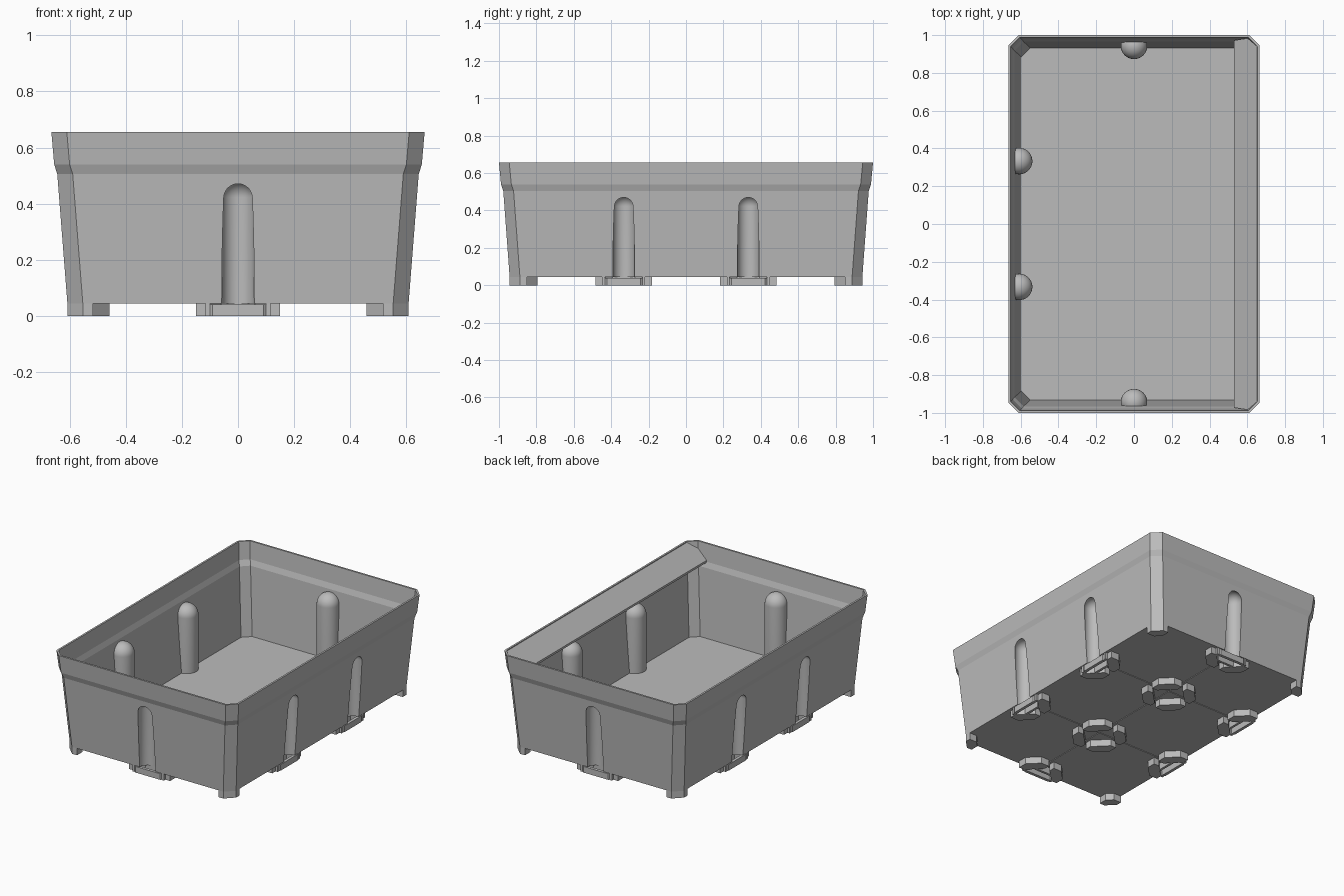
import bpy, bmesh, math
from mathutils import Matrix, Vector

cube = bpy.data.objects.get("Cube")
if cube:
    bpy.data.objects.remove(cube, do_unlink=True)

grey = bpy.data.materials.new("plain grey")
grey.use_nodes = True
GREY = (0.5, 0.5, 0.5, 1)
grey.diffuse_color = GREY
grey.node_tree.nodes["Principled BSDF"].inputs["Base Color"].default_value = GREY

FLOOR, SKIN = 0.045, 0.012
HX, HY = 0.608, 0.943           # half sizes of the base
CELL_Y = 0.333                  # grid line between cells
CHAMFER = 0.055


def finish(bm, name):
    bmesh.ops.remove_doubles(bm, verts=bm.verts, dist=1e-5)
    bmesh.ops.recalc_face_normals(bm, faces=bm.faces)
    mesh = bpy.data.meshes.new(name)
    bm.to_mesh(mesh)
    bm.free()
    mesh.materials.append(grey)
    ob = bpy.data.objects.new(name, mesh)
    bpy.context.collection.objects.link(ob)
    return ob


def chamfered(hx, hy, c):
    """Outline of a rectangle with cut corners."""
    return [(hx, c - hy), (hx, hy - c), (hx - c, hy), (c - hx, hy),
            (-hx, hy - c), (-hx, c - hy), (c - hx, -hy), (hx - c, -hy)]


def loft(name, sections, skin=0.0):
    bm = bmesh.new()
    rings = [[bm.verts.new((x, y, z)) for x, y in chamfered(hx - skin, hy - skin, CHAMFER - skin * 0.6)]
             for z, hx, hy in sections]
    for a, b in zip(rings, rings[1:]):
        for i in range(len(a)):
            j = (i + 1) % len(a)
            bm.faces.new((a[i], a[j], b[j], b[i]))
    bm.faces.new(rings[0][::-1])
    bm.faces.new(rings[-1])
    return finish(bm, name)


def add_prism(bm, outline, z0, z1, matrix=Matrix()):
    low = [bm.verts.new(matrix @ Vector((x, y, z0))) for x, y in outline]
    high = [bm.verts.new(matrix @ Vector((x, y, z1))) for x, y in outline]
    bm.faces.new(low[::-1])
    bm.faces.new(high)
    for i in range(len(low)):
        j = (i + 1) % len(low)
        bm.faces.new((low[i], low[j], high[j], high[i]))


def rect(x0, x1, y0, y1):
    return [(x0, y0), (x1, y0), (x1, y1), (x0, y1)]


def capsules(name, r, z0):
    """Round-topped posts at every wall station."""
    bm = bmesh.new()
    arc = [(r * math.cos(a), 0.422 + r * math.sin(a))
           for a in [math.pi / 2 * i / 12 for i in range(12)]]
    profile = [(0, z0), (r, z0)] + arc + [(0, 0.422 + r)]
    for m in stations:
        vs = [bm.verts.new(m @ Vector((x, 0, z))) for x, z in profile]
        es = [bm.edges.new(p) for p in zip(vs, vs[1:])]
        bmesh.ops.spin(bm, geom=vs + es, cent=m.translation, axis=(0, 0, 1),
                       angle=2 * math.pi, steps=48, use_merge=True)
    return finish(bm, name)


def cut(target, cutter):
    mod = target.modifiers.new("cut", 'BOOLEAN')
    mod.operation, mod.solver, mod.object = 'DIFFERENCE', 'EXACT', cutter
    bpy.context.view_layer.objects.active = target
    bpy.ops.object.modifier_apply(modifier=mod.name)
    bpy.data.objects.remove(cutter, do_unlink=True)


# Wall stations: local x runs along the wall, local y points inward
def station(x, y, turn):
    return Matrix.Translation((x, y, 0)) @ Matrix.Rotation(math.radians(turn), 4, 'Z')


stations = [station(0, -HY, 0), station(0, HY, 180)]
for s in (-1, 1):
    stations += [station(HX, s * CELL_Y, 90), station(-HX, s * CELL_Y, -90)]

# Tub: flared shell with a wider lip, hollow inside, posts pushed in from outside
upper = [(0.505, 0.644, 0.977), (0.54, 0.655, 0.989), (0.655, 0.665, 1.0)]
tub = loft("tub", [(FLOOR, HX, HY)] + upper)
cavity = loft("cavity", [(FLOOR + 0.014, HX + 0.001, HY + 0.001)] + upper[:2]
              + [(0.67, 0.666, 1.001)], SKIN)
cut(cavity, capsules("post_cutter", 0.058 + SKIN, 0.0))
cut(tub, cavity)
cut(tub, capsules("pocket_cutter", 0.058, 0.0))

# Shallow grooves between the cells under the floor
for outline in (rect(-0.004, 0.004, -0.86, 0.86),
                rect(-0.53, 0.53, CELL_Y - 0.004, CELL_Y + 0.004),
                rect(-0.53, 0.53, -CELL_Y - 0.004, -CELL_Y + 0.004)):
    bm = bmesh.new()
    add_prism(bm, outline, 0.03, FLOOR + 0.004)
    cut(tub, finish(bm, "groove_cutter"))

# Sloping label ledge inside the left rim
bm = bmesh.new()
add_prism(bm, [(0.53, -0.972), (0.61, -0.985), (0.655, -0.945),
               (0.655, 0.945), (0.61, 0.985), (0.53, 0.972)], -0.014, 0)
for v in bm.verts:
    v.co.z += 0.652 - (0.655 - v.co.x) * 0.8
finish(bm, "label_ledge")

# Corner feet
bm = bmesh.new()
c, w = CHAMFER, 0.092
for sx in (-1, 1):
    for sy in (-1, 1):
        outline = [(c, 0), (w, 0), (w, c), (c, w), (0, w), (0, c)]
        add_prism(bm, [(sx * (HX - x), sy * (HY - y)) for x, y in outline], 0, FLOOR + 0.006)
finish(bm, "corner_feet")

# Feet around each grid crossing: four in the middle, two at the walls
foot = [(0.02, 0.11), (0.11, 0.02), (0.15, 0.02), (0.15, 0.08), (0.08, 0.15), (0.02, 0.15)]
bm = bmesh.new()
for cy in (-CELL_Y, CELL_Y):
    for sx in (-1, 1):
        for sy in (-1, 1):
            add_prism(bm, [(sx * x, sy * y + cy) for x, y in foot], 0, FLOOR + 0.006)
for m in stations:
    for s in (-1, 1):
        add_prism(bm, [(s * x, y) for x, y in foot], 0, FLOOR + 0.006, m)
finish(bm, "crossing_feet")

# Clip under each pocket: front bar, back bar and side tabs
bm = bmesh.new()
for m in stations:
    add_prism(bm, [(-0.09, 0), (0.09, 0), (0.115, 0.02), (-0.115, 0.02)], 0, 0.04, m)
    add_prism(bm, rect(-0.06, 0.06, 0.062, 0.078), 0, FLOOR + 0.006, m)
    for s in (-1, 1):
        add_prism(bm, [(s * x, y) for x, y in rect(0.1, 0.115, 0.004, 0.05)], 0, FLOOR + 0.006, m)
finish(bm, "wall_clips")

# Smooth only the round posts
bpy.ops.object.select_all(action='DESELECT')
tub.select_set(True)
bpy.context.view_layer.objects.active = tub
bpy.ops.object.shade_smooth_by_angle(angle=math.radians(9))
